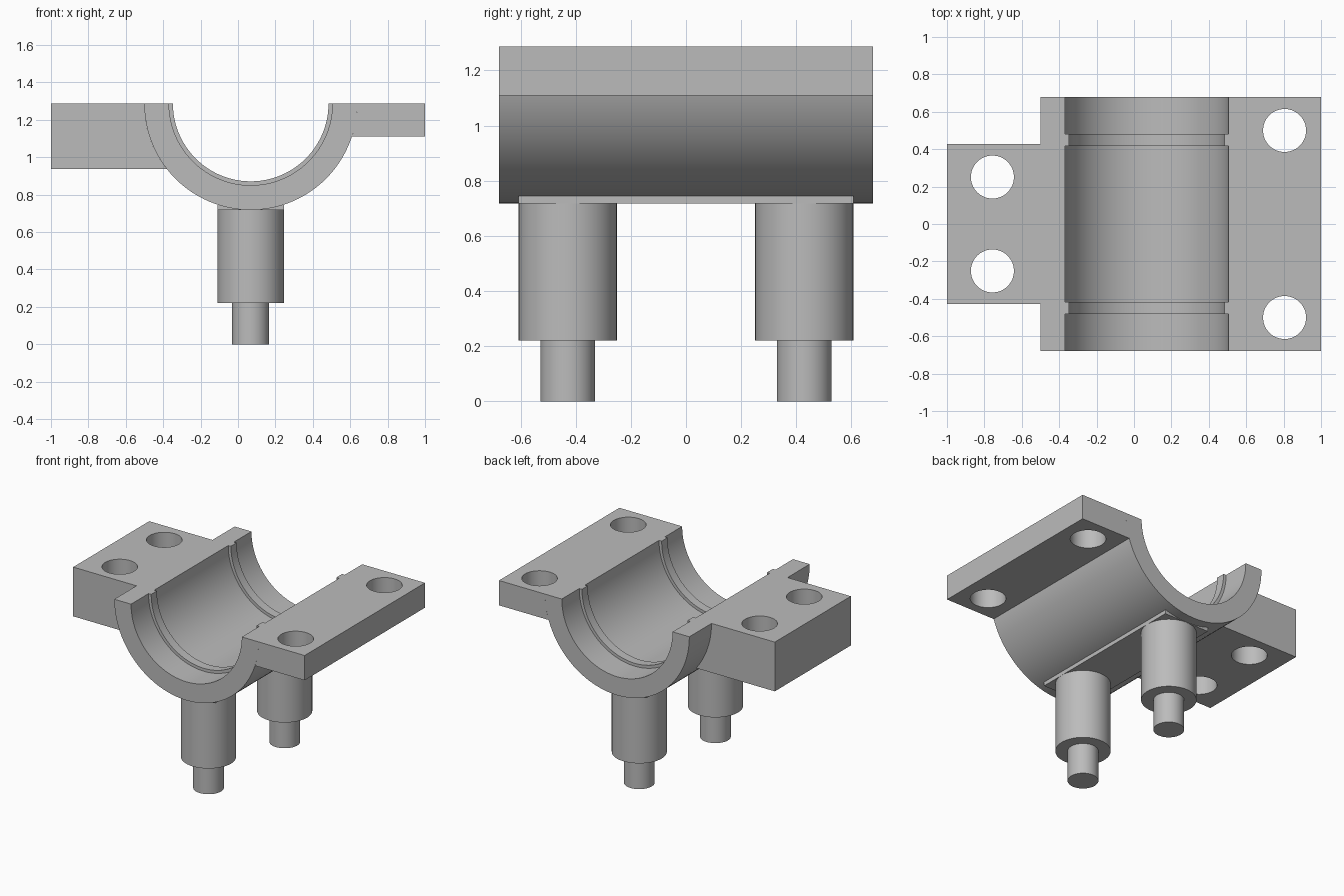
import bpy, bmesh
from math import sin, cos, pi, asin, radians

if "Cube" in bpy.data.objects:
    bpy.data.objects.remove(bpy.data.objects["Cube"])

CX, TOP = 0.068, 1.287          # bore axis
OUTER, BORE, RIB = 0.569, 0.437, 0.416
HALF = 0.678                    # half length of the shell

steel = bpy.data.materials.new("plain_grey")
GREY = (0.5, 0.5, 0.5, 1)
steel.diffuse_color = GREY
steel.use_nodes = True
steel.node_tree.nodes["Principled BSDF"].inputs["Base Color"].default_value = GREY


def arc(r, a0, a1, n=48):
    """Points below the bore axis, angle measured from -x through -z to +x."""
    angles = [a0 + (a1 - a0) * i / n for i in range(n + 1)]
    return [(CX - r * cos(a), TOP - r * sin(a)) for a in angles]


def prism(name, profile, y0, y1):
    """Extrude an x-z profile along y."""
    bm = bmesh.new()
    face = bm.faces.new([bm.verts.new((x, y0, z)) for x, z in profile])
    new = bmesh.ops.extrude_face_region(bm, geom=[face])["geom"]
    verts = [v for v in new if isinstance(v, bmesh.types.BMVert)]
    bmesh.ops.translate(bm, vec=(0, y1 - y0, 0), verts=verts)
    bmesh.ops.recalc_face_normals(bm, faces=bm.faces)
    mesh = bpy.data.meshes.new(name)
    bm.to_mesh(mesh)
    bm.free()
    mesh.materials.append(steel)
    ob = bpy.data.objects.new(name, mesh)
    bpy.context.collection.objects.link(ob)
    return ob


def box(name, x0, x1, y0, y1, z0, z1):
    return prism(name, [(x0, z0), (x1, z0), (x1, z1), (x0, z1)], y0, y1)


def cylinder(name, x, y, r, z0, z1):
    bpy.ops.mesh.primitive_cylinder_add(vertices=64, radius=r, depth=z1 - z0,
                                        location=(x, y, (z0 + z1) / 2))
    ob = bpy.context.object
    ob.name = name
    ob.data.materials.append(steel)
    return ob


def activate(ob):
    bpy.ops.object.select_all(action='DESELECT')
    ob.select_set(True)
    bpy.context.view_layer.objects.active = ob


def drill(ob, points, r):
    for x, y in points:
        cutter = cylinder("hole_cutter", x, y, r, 0.8, 1.5)
        mod = ob.modifiers.new("hole", 'BOOLEAN')
        mod.operation, mod.solver, mod.object = 'DIFFERENCE', 'EXACT', cutter
        activate(ob)
        bpy.ops.object.modifier_apply(modifier=mod.name)
        bpy.data.objects.remove(cutter)


parts = []

# Half shell
shell = prism("half_shell", arc(OUTER, 0, pi) + arc(BORE, pi, 0), -HALF, HALF)
parts.append(shell)

# Thin full-length flange on the left, its inner end following the shell
z_thin = 1.11
a = asin((TOP - z_thin) / OUTER)
thin = prism("left_flange", [(1, TOP), (1, z_thin)] + arc(OUTER, pi - a, pi, 12),
             -HALF, HALF)
drill(thin, [(0.805, 0.5), (0.805, -0.5)], 0.115)
parts.append(thin)

# Thick short flange on the right
z_thick = 0.936
a = asin((TOP - z_thick) / OUTER)
thick = prism("right_flange", [(-1, TOP), (-1, z_thick)] + arc(OUTER, a, 0, 16),
              -0.428, 0.428)
drill(thick, [(-0.757, 0.251), (-0.757, -0.251)], 0.115)
parts.append(thick)

# Flat pad under the shell
parts.append(box("bottom_pad", CX - 0.178, CX + 0.178, -0.607, 0.607, 0.717, 0.745))

# Bore ribs and stepped legs, front and back
for side, s in (("front", -1), ("back", 1)):
    y0, y1 = sorted((s * 0.417, s * 0.481))
    parts.append(prism(side + "_bore_rib", arc(BORE, 0, pi) + arc(RIB, pi, 0), y0, y1))
    parts.append(cylinder(side + "_leg", CX, s * 0.429, 0.178, 0.22, 0.73))
    parts.append(cylinder(side + "_leg_pin", CX, s * 0.429, 0.099, 0, 0.22))

for ob in parts:
    activate(ob)
    bpy.ops.object.shade_smooth_by_angle(angle=radians(30))
